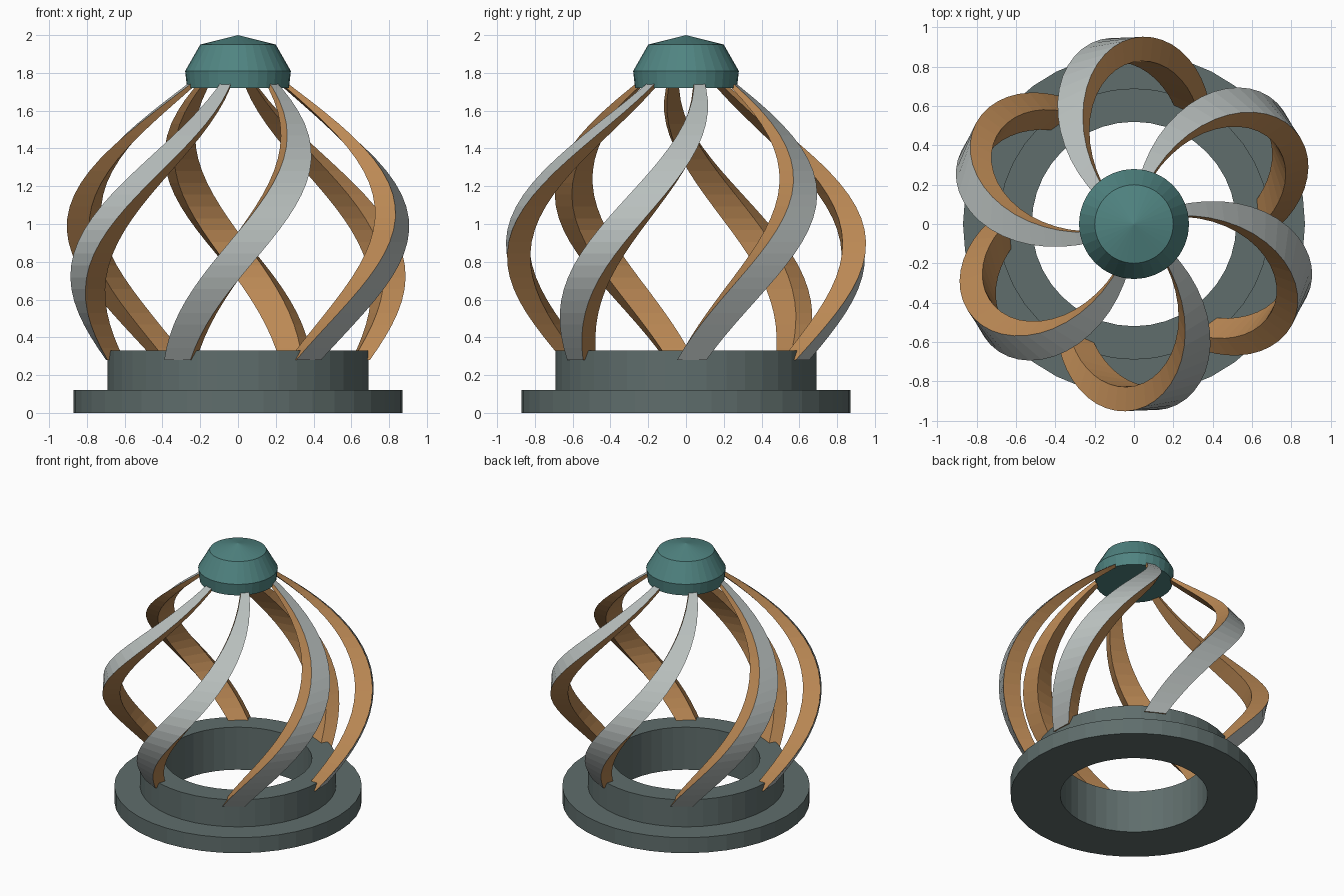
import bpy
import bmesh
from math import sin, cos, pi, radians

cube = bpy.data.objects.get("Cube")
if cube:
    bpy.data.objects.remove(cube, do_unlink=True)


def material(name, rgb):
    mat = bpy.data.materials.new(name)
    mat.use_nodes = True
    mat.diffuse_color = (*rgb, 1)
    mat.node_tree.nodes["Principled BSDF"].inputs["Base Color"].default_value = (*rgb, 1)
    return mat


stone = material("slate grey", (0.115, 0.155, 0.15))
teal = material("teal", (0.08, 0.23, 0.22))
silver = material("pale grey", (0.48, 0.52, 0.51))
copper = material("copper brown", (0.50, 0.25, 0.09))


def finish(name, bm, mats):
    bmesh.ops.recalc_face_normals(bm, faces=bm.faces)
    mesh = bpy.data.meshes.new(name)
    bm.to_mesh(mesh)
    bm.free()
    for mat in mats:
        mesh.materials.append(mat)
    obj = bpy.data.objects.new(name, mesh)
    bpy.context.collection.objects.link(obj)
    return obj


def lathe(name, profile, mat, closed, steps):
    """Spin an (r, z) profile around the z axis."""
    bm = bmesh.new()
    verts = [bm.verts.new((r, 0, z)) for r, z in profile]
    edges = [bm.edges.new(pair) for pair in zip(verts, verts[1:])]
    if closed:
        edges.append(bm.edges.new((verts[-1], verts[0])))
    bmesh.ops.spin(bm, geom=verts + edges, cent=(0, 0, 0), axis=(0, 0, 1),
                   angle=2 * pi, steps=steps, use_merge=False)
    bmesh.ops.remove_doubles(bm, verts=bm.verts, dist=0.0005)
    return finish(name, bm, [mat])


# Stepped ring base with an open centre
lathe("base_ring", [(0.52, 0), (0.87, 0), (0.87, 0.12), (0.69, 0.12),
                    (0.69, 0.33), (0.52, 0.33)], stone, True, 40)

# Faceted cap
lathe("top_cap", [(0, 1.72), (0.27, 1.72), (0.28, 1.81), (0.20, 1.95), (0, 2)],
      teal, False, 32)

# Twisting ribs: level sections whose size follows the bulging radius
STEPS = 24
HALF_ANGLE = radians(6.4)
INNER = 0.87
BOTTOM, TOP = 0.28, 1.78


def section(bm, t, start):
    radius = 0.70 + (0.22 - 0.70) * t + 0.47 * sin(pi * t)
    angle = start + radians(75) * t
    z = BOTTOM + (TOP - BOTTOM) * t
    corners = [(1, -1), (1, 1), (INNER, 1), (INNER, -1)]
    return [bm.verts.new((radius * k * cos(angle + s * HALF_ANGLE),
                          radius * k * sin(angle + s * HALF_ANGLE), z))
            for k, s in corners]


def rib(index):
    bm = bmesh.new()
    start = radians(-117.5 + 60 * index)
    rings = [section(bm, i / STEPS, start) for i in range(STEPS + 1)]
    for low, high in zip(rings, rings[1:]):
        for a in range(4):
            b = (a + 1) % 4
            face = bm.faces.new((low[a], low[b], high[b], high[a]))
            face.material_index = 0 if a == 0 else 1  # pale outer face only
    for end in (rings[0], rings[-1]):
        bm.faces.new(end).material_index = 1
    finish(f"twisted_rib_{index + 1}", bm, [silver, copper])


for n in range(6):
    rib(n)
